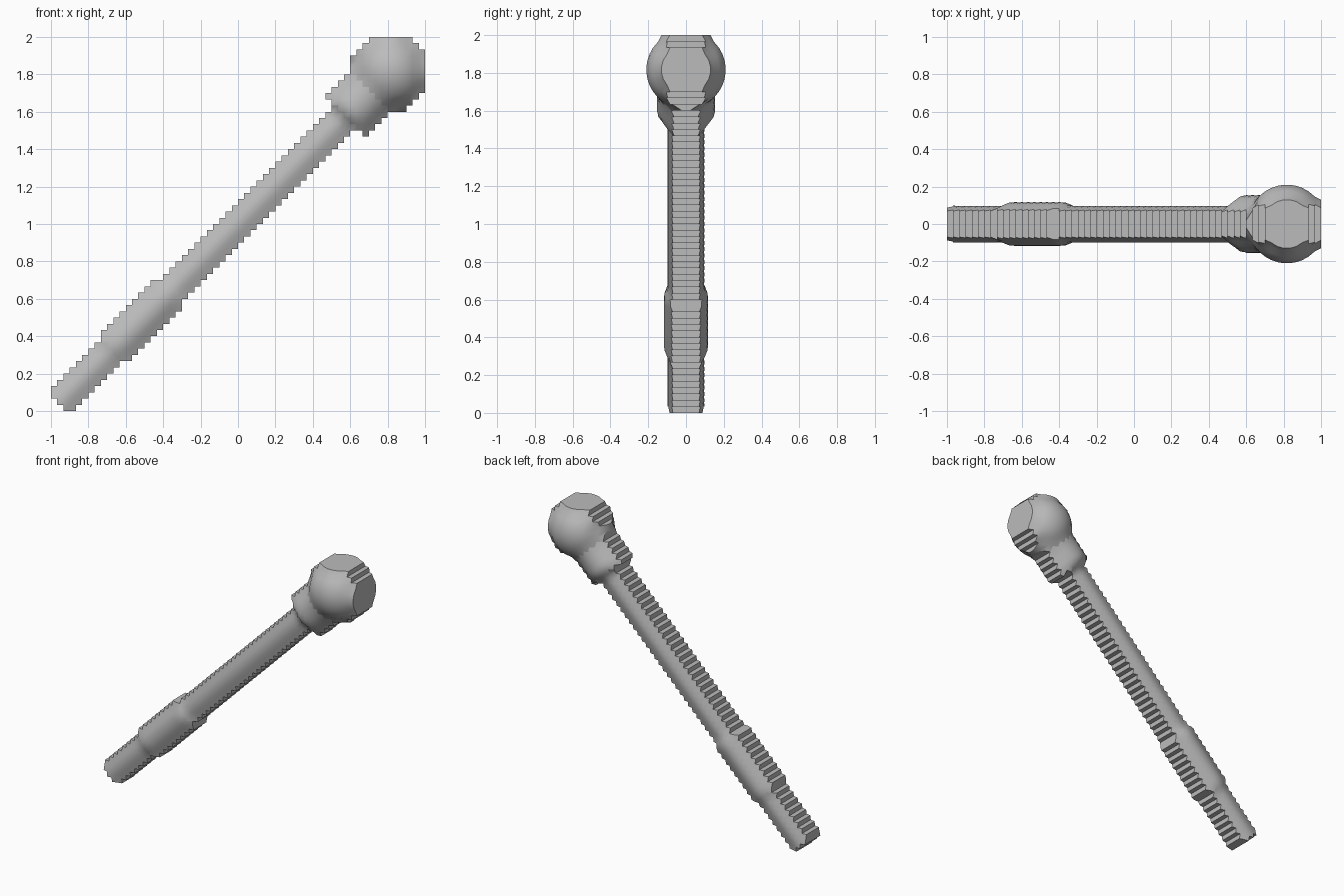
import bpy, bmesh, math

cube = bpy.data.objects.get("Cube")
if cube:
    bpy.data.objects.remove(cube)

N = 60                # grid cells along each side
STEP = 2 / N

steel = bpy.data.materials.new("grey steel")
steel.use_nodes = True
GREY = (0.5, 0.5, 0.5, 1)
steel.diffuse_color = GREY
steel.node_tree.nodes["Principled BSDF"].inputs["Base Color"].default_value = GREY


def rod(radius, start, end, reach):
    """Round bar along the diagonal axis: returns depth at a point or 0."""
    def depth(x, z):
        along = (x + 1 + z) / math.sqrt(2)
        across = abs(z - x - 1) / math.sqrt(2)
        if start < along < end and across < reach:
            return math.sqrt(radius ** 2 - across ** 2)
        return 0
    return depth


def ball(cx, cz, radius):
    def depth(x, z):
        return math.sqrt(max(radius ** 2 - (x - cx) ** 2 - (z - cz) ** 2, 0))
    return depth


PARTS = {
    "shaft": rod(0.099, 0.06, 2.5, 0.09),
    "grip": rod(0.118, 0.47, 0.91, 0.117),
    "collar": rod(0.155, 2.22, 2.42, 0.155),
    "ball_head": ball(0.817, 1.817, 0.212),
}

# Thickness of each cell and the part it belongs to
cells = {}
for i in range(N):
    for j in range(N):
        x, z = -1 + (i + 0.5) * STEP, (j + 0.5) * STEP
        thick, name = max((f(x, z), n) for n, f in PARTS.items())
        if thick > 0:
            cells[i, j] = (thick, name)


def corner_depth(i, j):
    """Mean thickness of the cells that meet at a grid corner."""
    near = [cells[c][0] for c in ((i, j), (i - 1, j), (i, j - 1), (i - 1, j - 1))
            if c in cells]
    return sum(near) / len(near)


def build(name):
    bm = bmesh.new()
    cache = {}

    def vert(i, j, side):
        key = (i, j, side)
        if key not in cache:
            cache[key] = bm.verts.new((-1 + i * STEP, side * corner_depth(i, j), j * STEP))
        return cache[key]

    for (i, j), (_, owner) in cells.items():
        if owner != name:
            continue
        loop = [(i, j), (i + 1, j), (i + 1, j + 1), (i, j + 1)]
        beside = [(i, j - 1), (i + 1, j), (i, j + 1), (i - 1, j)]
        # Rounded front and back
        bm.faces.new([vert(*p, -1) for p in loop])
        bm.faces.new([vert(*p, 1) for p in reversed(loop)])
        # Stepped rim where the outline ends
        for k, other in enumerate(beside):
            if other not in cells:
                a, b = loop[k], loop[(k + 1) % 4]
                bm.faces.new((vert(*b, -1), vert(*a, -1), vert(*a, 1), vert(*b, 1)))

    mesh = bpy.data.meshes.new(name)
    bm.to_mesh(mesh)
    bm.free()
    mesh.materials.append(steel)
    obj = bpy.data.objects.new(name, mesh)
    bpy.context.collection.objects.link(obj)
    return obj


for part in PARTS:
    obj = build(part)
    bpy.ops.object.select_all(action="DESELECT")
    obj.select_set(True)
    bpy.context.view_layer.objects.active = obj
    bpy.ops.object.shade_smooth_by_angle(angle=math.radians(40))
